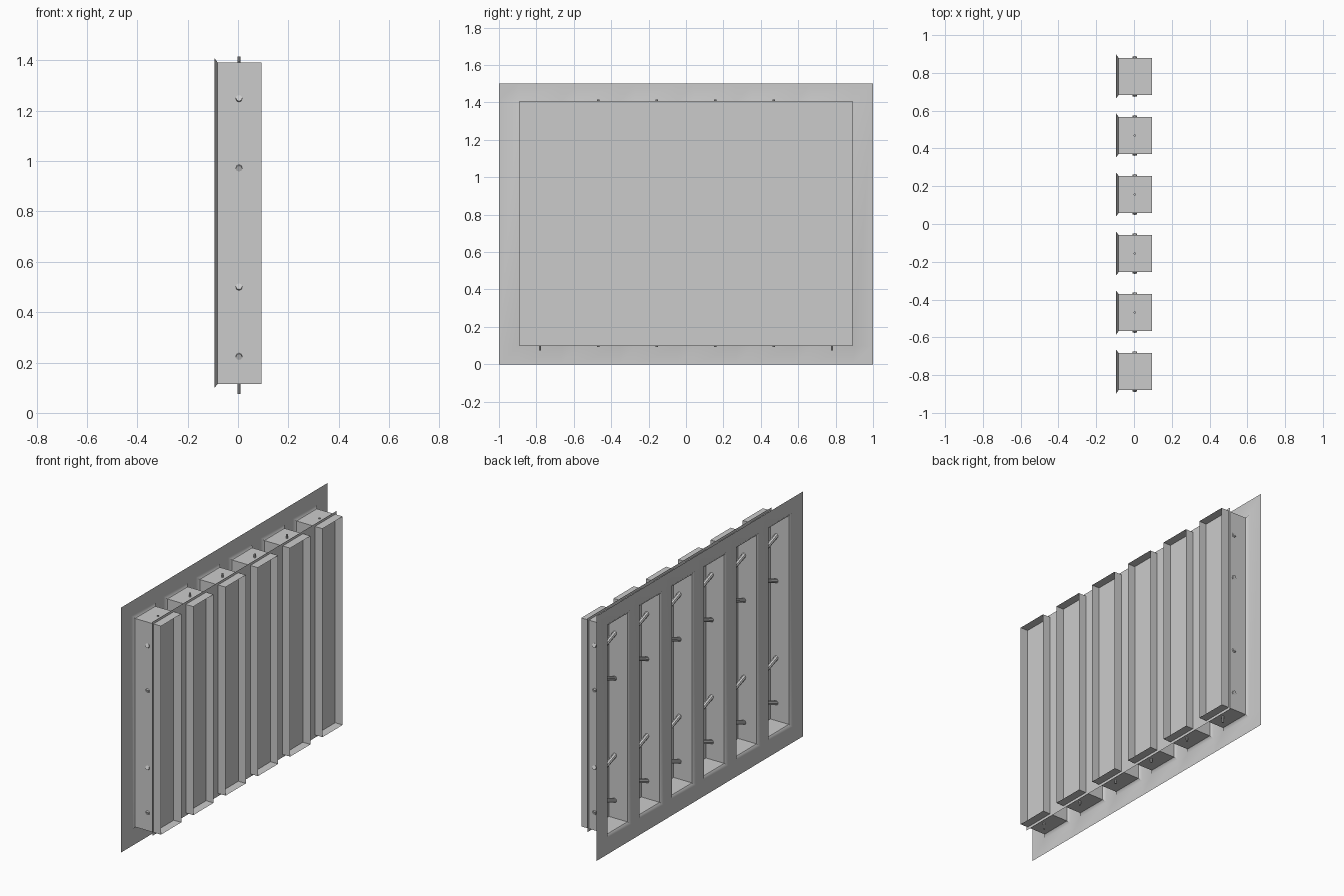
import bpy, bmesh
from math import radians
from mathutils import Vector

cube = bpy.data.objects.get("Cube")
if cube:
    bpy.data.objects.remove(cube)

steel = bpy.data.materials.new("grey_steel")
steel.use_nodes = True
GREY = (0.6, 0.6, 0.6, 1)
steel.diffuse_color = GREY
steel.node_tree.nodes["Principled BSDF"].inputs["Base Color"].default_value = GREY

BACK, FRONT, SHEET = -0.094, 0.094, 0.043
CENTRES = [0.3125 * (i - 2.5) for i in range(6)]
Z_LOW, Z_HIGH = 0.098, 1.409        # slot height in the back plate
SLOT, INSET, FLARE = 0.115, 0.017, 0.013  # slot half width, flare width and depth
PIN_X = 0.004


def finish(name, bm, angle):
    mesh = bpy.data.meshes.new(name)
    bm.to_mesh(mesh)
    bm.free()
    mesh.materials.append(steel)
    obj = bpy.data.objects.new(name, mesh)
    bpy.context.collection.objects.link(obj)
    bpy.ops.object.select_all(action='DESELECT')
    obj.select_set(True)
    bpy.context.view_layer.objects.active = obj
    bpy.ops.object.shade_smooth_by_angle(angle=radians(angle))


def rect(x, y0, y1, z0, z1):
    return [(x, y0, z0), (x, y1, z0), (x, y1, z1), (x, y0, z1)]


def add_face(bm, points):
    return bm.faces.new([bm.verts.new(p) for p in points])


def rod(bm, start, end, radius):
    start, end = Vector(start), Vector(end)
    axis = end - start
    turn = axis.to_track_quat('Z', 'Y').to_matrix().to_4x4()
    turn.translation = (start + end) / 2
    bmesh.ops.create_cone(bm, cap_ends=True, segments=8, radius1=radius,
                          radius2=radius, depth=axis.length, matrix=turn)


# Back plate with six upright slots
bm = bmesh.new()
cuts = [-1] + [c + s * SLOT for c in CENTRES for s in (-1, 1)] + [1]
levels = [0, Z_LOW, Z_HIGH, 1.5]
for i in range(len(cuts) - 1):
    for k in range(3):
        if not (i % 2 and k == 1):
            add_face(bm, rect(BACK, cuts[i], cuts[i + 1], levels[k], levels[k + 1]))

# Open channels growing out of the slots with a flared edge
for c in CENTRES:
    rings = []
    for x, inset in ((BACK, 0), (BACK + FLARE, INSET), (FRONT, INSET)):
        w = SLOT - inset
        rings.append(rect(x, c - w, c + w, Z_LOW + inset, Z_HIGH - inset))
    for a, b in zip(rings, rings[1:]):
        for k in range(4):
            j = (k + 1) % 4
            add_face(bm, (a[k], a[j], b[j], b[k]))
bmesh.ops.remove_doubles(bm, verts=bm.verts, dist=0.0001)
bmesh.ops.recalc_face_normals(bm, faces=bm.faces)
finish("plate_and_channels", bm, 46)

# Thin sheet closing all channels
bm = bmesh.new()
add_face(bm, rect(SHEET, -0.89, 0.89, 0.098, 1.407))
finish("cross_sheet", bm, 30)

# Bent cross bars and end pins in each channel
for n, c in enumerate(CENTRES):
    bm = bmesh.new()
    for z, bend in ((0.222, 0.04), (0.502, -0.04), (0.97, 0.04), (1.25, -0.04)):
        for side in (-1, 1):
            rod(bm, (PIN_X, c, z + bend), (PIN_X, c + side * 0.103, z), 0.013)
    drop = 0.018 if n in (0, 5) else 0
    for z0, z1 in ((0.093, 0.16), (1.34, 1.415)):
        rod(bm, (PIN_X, c, z0 - drop), (PIN_X, c, z1 - drop), 0.006)
    finish(f"cross_bars_{n + 1}", bm, 30)
